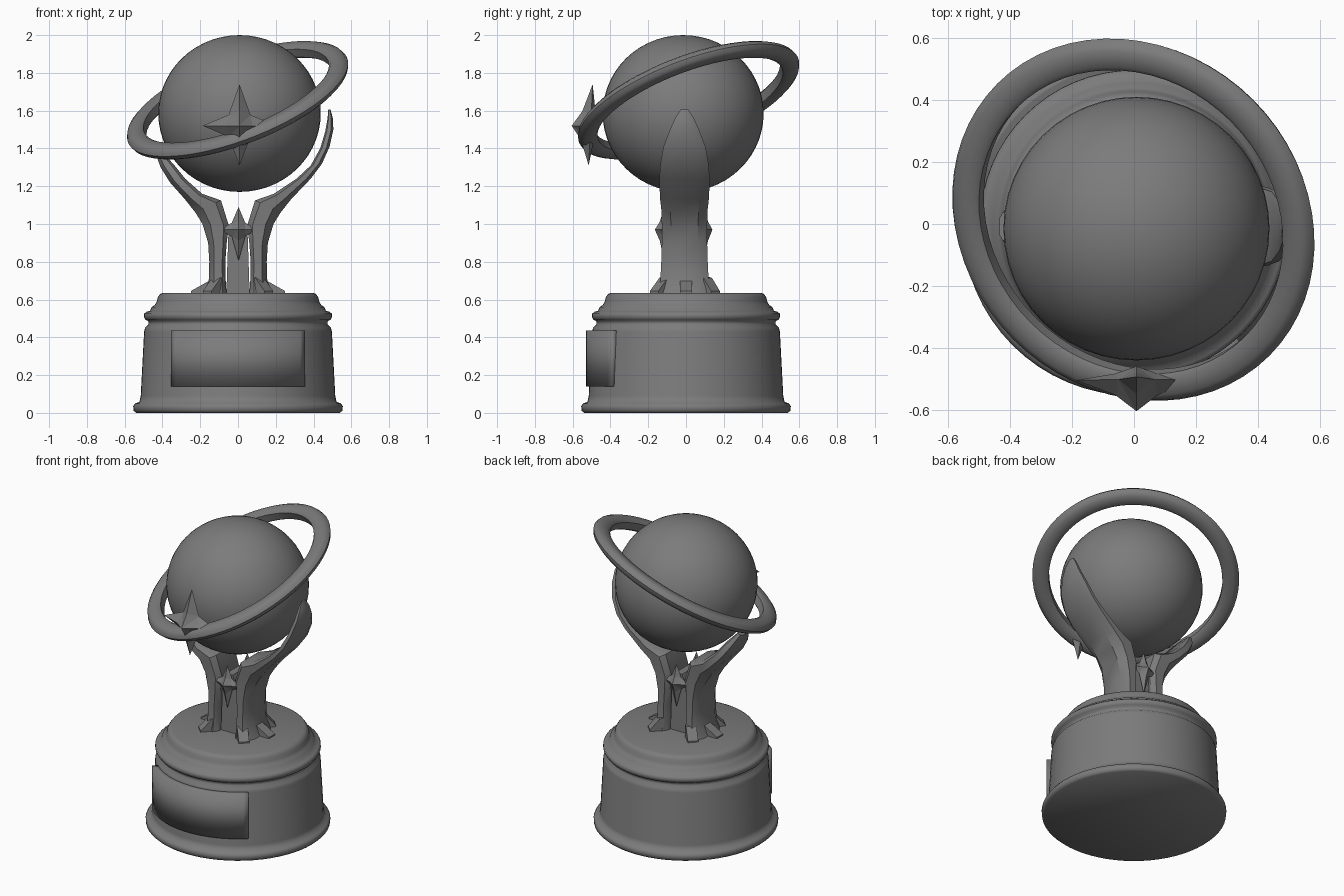
import bpy, bmesh, math
from mathutils import Vector, Matrix

if "Cube" in bpy.data.objects:
    bpy.data.objects.remove(bpy.data.objects["Cube"])

metal = bpy.data.materials.new("dark_grey_metal")
metal.diffuse_color = (0.2, 0.2, 0.2, 1)
metal.use_nodes = True
metal.node_tree.nodes["Principled BSDF"].inputs["Base Color"].default_value = metal.diffuse_color


def make(name, bm, smooth=35):
    """Turn a bmesh into a finished object."""
    bmesh.ops.recalc_face_normals(bm, faces=bm.faces)
    me = bpy.data.meshes.new(name)
    bm.to_mesh(me)
    bm.free()
    ob = bpy.data.objects.new(name, me)
    bpy.context.collection.objects.link(ob)
    me.materials.append(metal)
    if smooth:
        bpy.ops.object.select_all(action='DESELECT')
        ob.select_set(True)
        bpy.context.view_layer.objects.active = ob
        bpy.ops.object.shade_smooth_by_angle(angle=math.radians(smooth))
    return ob


def loft(bm, rings, closed=False):
    """Skin a list of equal point loops, capped unless closed."""
    loops = [[bm.verts.new(p) for p in r] for r in rings]
    n = len(loops[0])
    pairs = list(zip(loops, loops[1:]))
    if closed:
        pairs.append((loops[-1], loops[0]))
    else:
        bm.faces.new(loops[0])
        bm.faces.new(loops[-1])
    for a, b in pairs:
        for i in range(n):
            j = (i + 1) % n
            bm.faces.new((a[i], a[j], b[j], b[i]))


def circle(r, z, n=64):
    return [(r * math.cos(math.tau * i / n), r * math.sin(math.tau * i / n), z)
            for i in range(n)]


# Turned base with foot moulding, groove and stepped top
profile = [(.54, 0), (.553, .012), (.555, .035), (.545, .05), (.522, .058),
           (.515, .09), (.497, .43), (.492, .452), (.475, .468), (.475, .485),
           (.49, .493), (.498, .508), (.497, .525), (.485, .535), (.465, .54),
           (.458, .56), (.44, .572), (.43, .59), (.425, .612), (.412, .63), (.395, .636)]
bm = bmesh.new()
loft(bm, [circle(r, z) for r, z in profile])
make("base", bm, 62)

# Curved plaque wrapped around the front of the base
bm = bmesh.new()
rings = []
for i in range(25):
    a = math.radians(-90 - 42 + 84 * i / 24)
    c, s = math.cos(a), math.sin(a)
    rings.append([(r * c, r * s, z) for r, z in
                  ((.48, .14), (.53, .14), (.53, .435), (.48, .435))])
loft(bm, rings)
make("plaque", bm, 95)

# Globe
bm = bmesh.new()
bmesh.ops.create_uvsphere(bm, u_segments=48, v_segments=28, radius=1)
bm.transform(Matrix.Translation((.008, -.015, 1.585)) @ Matrix.Diagonal((.43, .426, .415, 1)))
make("globe", bm)

# Orbit ring tilted up to the back right, with a rounded block section
normal = Vector((-.338, -.338, .878)).normalized()
turn = Vector((0, 0, 1)).rotation_difference(normal).to_matrix().to_4x4()
section = [(.04, -.022), (.05, 0), (.04, .022), (.018, .036), (-.035, .036),
           (-.05, .024), (-.05, -.024), (-.035, -.036), (.018, -.036)]
bm = bmesh.new()
rings = []
for i in range(64):
    c, s = math.cos(math.tau * i / 64), math.sin(math.tau * i / 64)
    rings.append([((.572 + r) * c, (.572 + r) * s, z) for r, z in section])
loft(bm, rings, closed=True)
bm.transform(Matrix.Translation((-.002, .014, 1.655)) @ turn)
make("orbit_ring", bm, 40)


def leg(name, rows, side):
    """Chamfered arm; rows are outer x,z, inner x,z, half width."""
    bm = bmesh.new()
    rings = []
    for xo, zo, xi, zi, w in rows:
        o, n = Vector((xo * side, 0, zo)), Vector((xi * side, 0, zi))
        pts = []
        for t, f in ((0, .6), (.3, 1), (.8, 1), (1, .75)):
            p = o.lerp(n, t)
            pts.append((p.x, w * f - .008, p.z))
        pts += [(x, -y - .016, z) for x, y, z in reversed(pts)]
        rings.append(pts)
    loft(bm, rings)
    make(name, bm, 30)


# Curved arms: the right one reaches up the globe, the left one meets the ring
lower = [(.19, .62, .06, .62, .14), (.155, .70, .065, .70, .128), (.152, .80, .067, .80, .123),
         (.158, .90, .06, .90, .12), (.188, 1.0, .048, .99, .12),
         (.225, 1.06, .09, 1.125, .123), (.28, 1.13, .19, 1.16, .13)]
leg("right_arm", lower + [(.385, 1.24, .31, 1.24, .133), (.445, 1.32, .385, 1.31, .128),
                          (.485, 1.41, .435, 1.40, .112), (.505, 1.5, .462, 1.49, .078),
                          (.502, 1.56, .474, 1.56, .05), (.49, 1.605, .478, 1.605, .02)], 1)
leg("left_arm", lower + [(.36, 1.22, .28, 1.24, .12), (.41, 1.30, .34, 1.315, .09),
                         (.435, 1.37, .40, 1.38, .045)], -1)

# Slim centre column between the arms
bm = bmesh.new()
loft(bm, [[(x * s, y, z) for x, y in ((-.06, -.09), (.06, -.09), (.06, .075), (-.06, .075))]
          for z, s in ((.62, 1.1), (.68, 1), (.95, .85), (1.02, .4))])
make("centre_column", bm, 0)

# Wedge feet splayed around the bottom of the arms
bm = bmesh.new()
for side in (-1, 1):
    for ang, start, end in ((0, .1, .25), (44, .14, .225), (-46, .14, .235)):
        d = Vector((math.cos(math.radians(ang)) * side, math.sin(math.radians(ang)), 0))
        across = Vector((-d.y, d.x, 0)) * .032
        prof = ((start, .62), (end, .62), (end, .645), (start + .025, .715), (start, .72))
        loft(bm, [[d * r + across * k + Vector((0, 0, z)) for r, z in prof] for k in (-1, 1)])
make("feet", bm, 0)


def star(name, centre, wide, up, down, inner, front, back, lean=0):
    """Four pointed faceted star; ridges sag between the peak and each tip."""
    bm = bmesh.new()
    rim = [(0, up), (inner, inner), (wide, 0), (inner, -inner),
           (0, -down), (-inner, -inner), (-wide, 0), (-inner, inner)]
    vs = [bm.verts.new((x, lean * z, z)) for x, z in rim]
    for depth in (-front, back):
        peak = bm.verts.new((0, depth, 0))
        for i in range(0, 8, 2):
            x, z = rim[i]
            ridge = bm.verts.new((x * .35, depth * .48 + lean * z * .35, z * .35))
            for j in (i - 1, (i + 1) % 8):
                bm.faces.new((vs[i], vs[j], ridge))
                bm.faces.new((vs[j], peak, ridge))
    bm.transform(Matrix.Translation(centre))
    make(name, bm, 0)


star("ring_star", (.008, -.505, 1.52), .195, .22, .21, .058, .1, .045, .05)
star("front_arm_star", (.003, -.115, .97), .098, .12, .165, .036, .05, .04)
star("back_arm_star", (.003, .095, .97), .098, .12, .165, .036, .04, .045)
